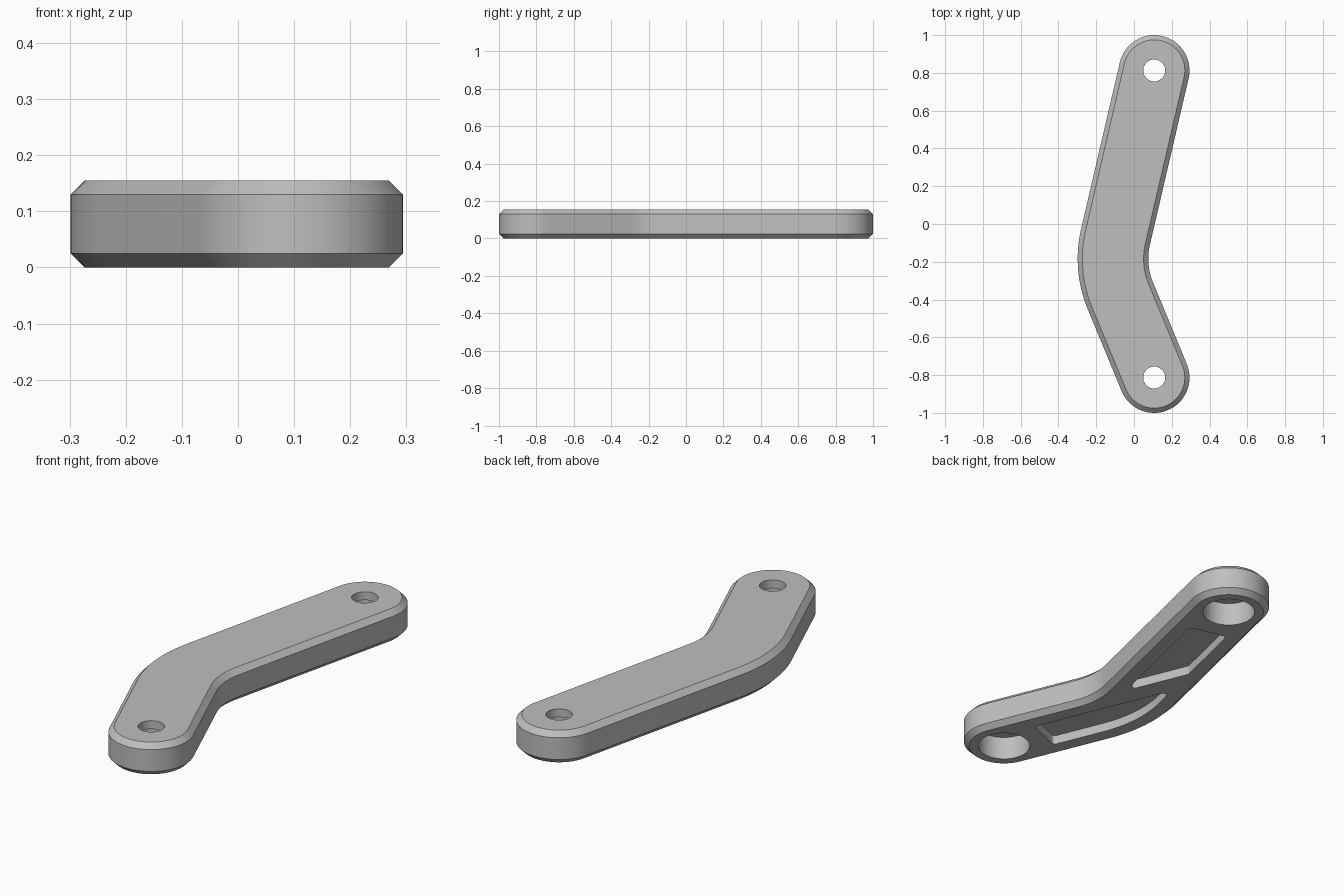
import bpy, bmesh, math
from mathutils import Vector
from mathutils.geometry import intersect_line_line

cube = bpy.data.objects.get("Cube")
if cube:
    bpy.data.objects.remove(cube)

HEIGHT, CHAMFER = 0.155, 0.025
HALF_WIDTH = 0.187
BEND_RADIUS = 0.51
FRONT_PIVOT, BACK_PIVOT = Vector((0.107, -0.813, 0)), Vector((0.107, 0.813, 0))
BEND = Vector((-0.135, -0.228, 0))
FRONT_DIR = (BEND - FRONT_PIVOT).normalized()
BACK_DIR = (BEND - BACK_PIVOT).normalized()
FRONT_SIDE = Vector((FRONT_DIR.y, -FRONT_DIR.x, 0))   # towards the inner side
BACK_SIDE = Vector((-BACK_DIR.y, BACK_DIR.x, 0))

grey = bpy.data.materials.new("light grey")
grey.use_nodes = True
colour = (0.52, 0.52, 0.52, 1)
grey.diffuse_color = colour
grey.node_tree.nodes["Principled BSDF"].inputs["Base Color"].default_value = colour


def front(along, side):
    return FRONT_PIVOT + FRONT_DIR * along + FRONT_SIDE * side


def back(along, side):
    return BACK_PIVOT + BACK_DIR * along + BACK_SIDE * side


def meet(front_side, back_side):
    """Crossing of a line along the front arm with one along the back arm."""
    return intersect_line_line(front(0, front_side), front(1, front_side),
                               back(0, back_side), back(1, back_side))[0]


def rounded(corners, steps=16):
    """Polygon from (point, radius) corners with each corner turned into an arc."""
    result = []
    for i, (p, radius) in enumerate(corners):
        a = (corners[i - 1][0] - p).normalized()
        b = (corners[(i + 1) % len(corners)][0] - p).normalized()
        half = a.angle(b) / 2
        centre = p + (a + b).normalized() * radius / math.sin(half)
        start = p + a * radius / math.tan(half) - centre
        end = p + b * radius / math.tan(half) - centre
        result += [centre + start.slerp(end, s / steps) * radius / start.slerp(end, s / steps).length
                   for s in range(steps + 1)]
    return result


def outline(r):
    return rounded([(front(-r, r), r), (front(-r, -r), r),
                    (meet(-r, -r), BEND_RADIUS + r),
                    (back(-r, -r), r), (back(-r, r), r),
                    (meet(r, r), BEND_RADIUS - r)])


def loft(name, layers):
    """Closed solid through matching outlines at the given heights."""
    bm = bmesh.new()
    rings = [[bm.verts.new((p.x, p.y, z)) for p in pts] for pts, z in layers]
    for low, high in zip(rings, rings[1:]):
        for i in range(len(low)):
            bm.faces.new((low[i - 1], low[i], high[i], high[i - 1]))
    bm.faces.new(rings[0])
    bm.faces.new(rings[-1])
    bmesh.ops.remove_doubles(bm, verts=bm.verts, dist=1e-5)
    bmesh.ops.recalc_face_normals(bm, faces=bm.faces)
    mesh = bpy.data.meshes.new(name)
    bm.to_mesh(mesh)
    bm.free()
    obj = bpy.data.objects.new(name, mesh)
    bpy.context.collection.objects.link(obj)
    mesh.materials.append(grey)
    return obj


def circle(centre, r, n=48):
    return [centre + Vector((math.cos(t), math.sin(t), 0)) * r
            for t in (2 * math.pi * i / n for i in range(n))]


# Bent link body with chamfered rims
inset = HALF_WIDTH - CHAMFER
body = loft("bent_link", [(outline(inset), 0), (outline(HALF_WIDTH), CHAMFER),
                          (outline(HALF_WIDTH), HEIGHT - CHAMFER), (outline(inset), HEIGHT)])

# Underside pockets, divided by a diagonal rib
WALL, RIB, END, R = 0.095, 0.195, 0.21, 0.018
front_pocket = rounded([(front(END, WALL), R), (front(END, -WALL), R),
                        (meet(-WALL, -WALL), BEND_RADIUS + WALL), (meet(WALL, -WALL), R)])
back_pocket = rounded([(back(END, -WALL), R), (back(END, WALL), R),
                       (meet(RIB, WALL), R), (meet(RIB, -WALL), R)])
cutters = [loft("pocket_cutter", [(p, -0.1), (p, 0.045)])
           for p in (front_pocket, back_pocket)]

# Pivot holes with wide recesses below
for pivot in (FRONT_PIVOT, BACK_PIVOT):
    wide, narrow = circle(pivot, 0.12), circle(pivot, 0.058)
    cutters.append(loft("hole_cutter", [(wide, -0.1), (wide, 0.115),
                                        (narrow, 0.115), (narrow, 0.3)]))

for cutter in cutters:
    cutter.hide_render = True
    cut = body.modifiers.new("cut", 'BOOLEAN')
    cut.operation, cut.solver, cut.object = 'DIFFERENCE', 'EXACT', cutter

bpy.context.view_layer.objects.active = body
for obj in bpy.context.selected_objects:
    obj.select_set(False)
body.select_set(True)
for cut in list(body.modifiers):
    bpy.ops.object.modifier_apply(modifier=cut.name)
for cutter in cutters:
    bpy.data.objects.remove(cutter)
bpy.ops.object.shade_smooth_by_angle(angle=math.radians(30))
